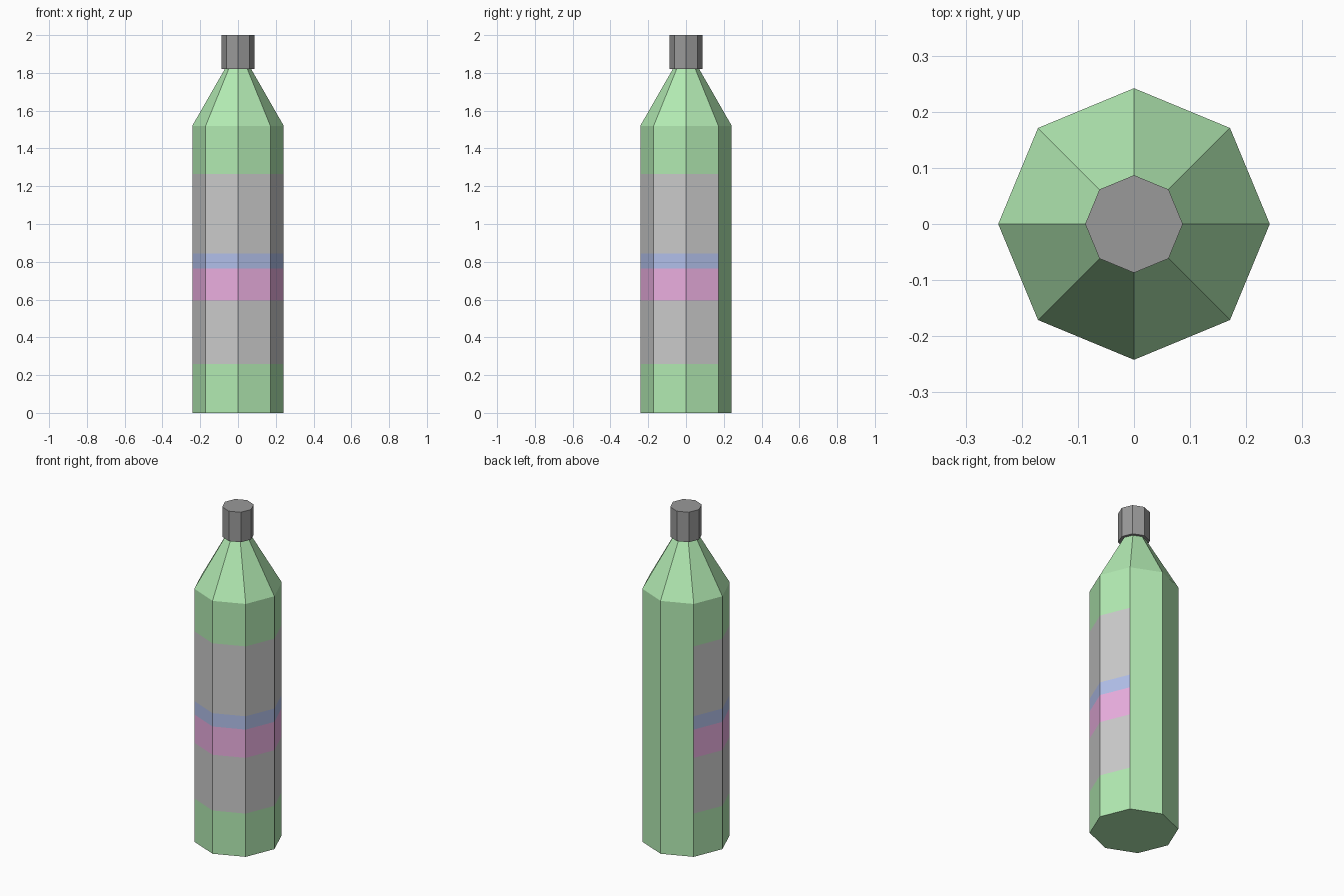
import bpy, bmesh
from math import cos, sin, radians

if "Cube" in bpy.data.objects:
    bpy.data.objects.remove(bpy.data.objects["Cube"])

SIDES = 8


def material(name, rgb):
    m = bpy.data.materials.new(name)
    m.diffuse_color = (*rgb, 1)
    m.use_nodes = True
    m.node_tree.nodes["Principled BSDF"].inputs["Base Color"].default_value = m.diffuse_color
    return m


def lathe(name, profile, mats, slot, cap_top=True):
    """Stack octagonal rings of (radius, z); slot(band, side) picks a material."""
    bm = bmesh.new()
    rings = []
    for r, z in profile:
        rings.append([bm.verts.new((r * cos(radians(45 * i)), r * sin(radians(45 * i)), z))
                      for i in range(SIDES)])
    for b, (lo, hi) in enumerate(zip(rings, rings[1:])):
        for i in range(SIDES):
            j = (i + 1) % SIDES
            bm.faces.new((lo[i], lo[j], hi[j], hi[i])).material_index = slot(b, i)
    bm.faces.new(rings[0][::-1])
    if cap_top:
        bm.faces.new(rings[-1])
    mesh = bpy.data.meshes.new(name)
    bm.to_mesh(mesh)
    bm.free()
    for m in mats:
        mesh.materials.append(m)
    obj = bpy.data.objects.new(name, mesh)
    bpy.context.collection.objects.link(obj)
    return obj


green = material("green_glass", (0.45, 0.83, 0.45))
paper = material("label_paper", (0.8, 0.8, 0.8))
pink = material("label_pink", (0.83, 0.43, 0.75))
blue = material("label_blue", (0.45, 0.53, 0.83))
dark = material("dark_cap", (0.32, 0.32, 0.32))

# Bottle with the label bands set into all but the two back faces
R = 0.242
body_profile = [(R, z) for z in (0, 0.26, 0.595, 0.765, 0.845, 1.265, 1.52)] + [(0.07, 1.82)]
band_slots = [0, 1, 2, 3, 1, 0, 0]
lathe("bottle", body_profile, [green, paper, pink, blue],
      lambda band, side: 0 if side in (1, 2) else band_slots[band], cap_top=False)

# Screw cap, overhanging and closing the neck
lathe("cap", [(0.087, 1.82), (0.087, 2.0)], [dark], lambda band, side: 0)
